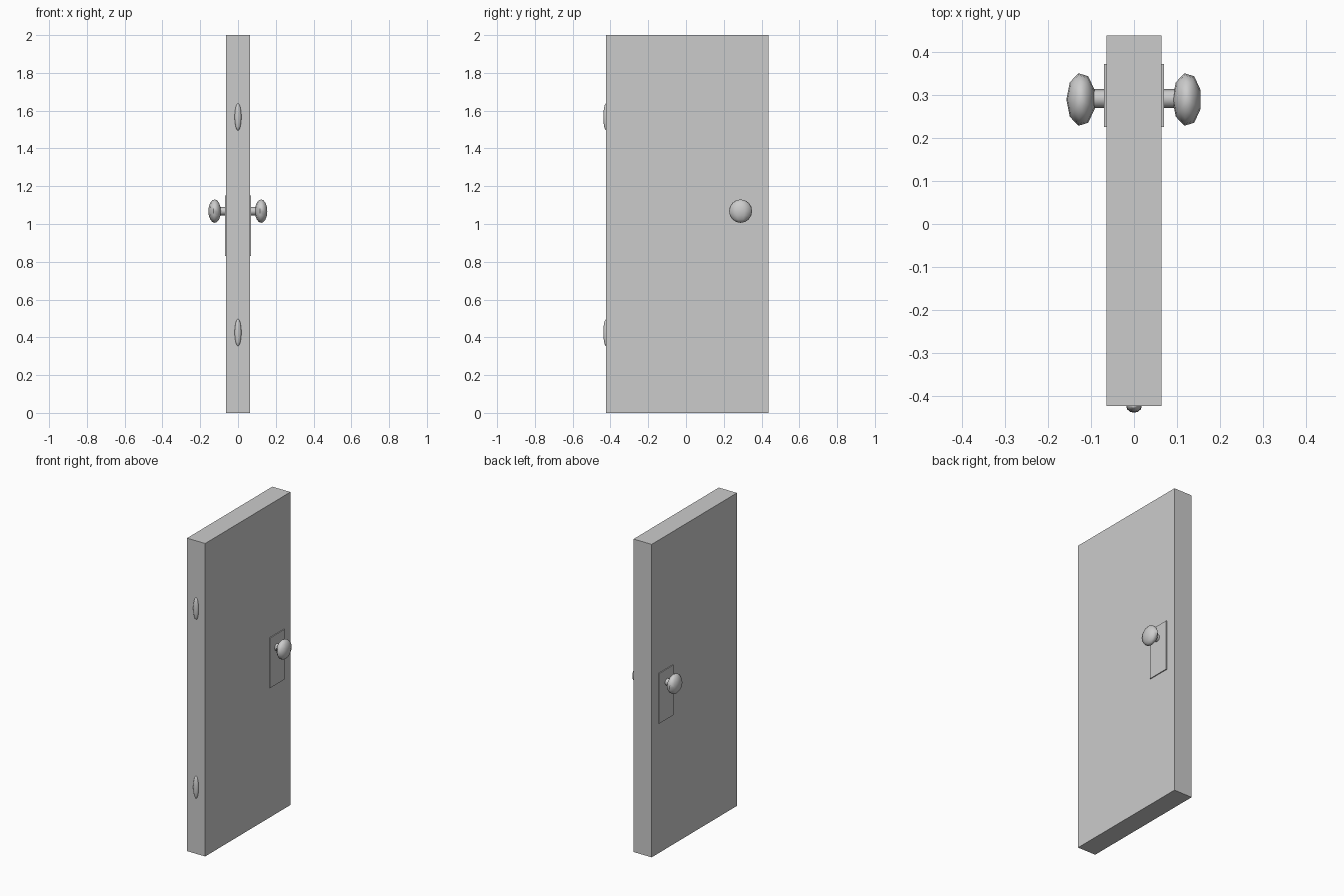
import bpy
import math

cube = bpy.data.objects.get("Cube")
if cube:
    bpy.data.objects.remove(cube, do_unlink=True)

GREY = (0.6, 0.6, 0.6, 1.0)
mat = bpy.data.materials.new("light grey")
mat.use_nodes = True
mat.diffuse_color = GREY
mat.node_tree.nodes["Principled BSDF"].inputs["Base Color"].default_value = GREY


def finish(name, smooth=False):
    ob = bpy.context.object
    ob.name = name
    ob.data.materials.append(mat)
    bpy.ops.object.transform_apply(location=False, rotation=True, scale=True)
    if smooth:
        bpy.ops.object.shade_smooth_by_angle(angle=math.radians(60))
    return ob


def box(name, center, size):
    bpy.ops.mesh.primitive_cube_add(size=1, location=center)
    bpy.context.object.scale = size
    return finish(name)


def ellipsoid(name, center, radii, segments, rings, turn=0):
    bpy.ops.mesh.primitive_uv_sphere_add(segments=segments, ring_count=rings, radius=1, location=center)
    ob = bpy.context.object
    # Turn the facets before flattening the ball
    ob.rotation_euler.z = turn
    bpy.ops.object.transform_apply(location=False, rotation=True, scale=False)
    ob.scale = radii
    return finish(name, smooth=True)


# Door slab
box("door_panel", (0, 0.0075, 1), (0.128, 0.861, 2))

# Lock plate, spindle and knob on each face
KNOB_Y, KNOB_Z = 0.289, 1.068
for side, tag in ((1, "left"), (-1, "right")):
    box(f"{tag}_lock_plate", (side * 0.065, 0.298, 0.99), (0.01, 0.146, 0.32))
    bpy.ops.mesh.primitive_cylinder_add(vertices=8, radius=0.022, depth=0.065,
                                        location=(side * 0.0925, 0.291, KNOB_Z),
                                        rotation=(0, math.pi / 2, 0))
    finish(f"{tag}_spindle", smooth=True)
    ellipsoid(f"{tag}_knob", (side * 0.123, KNOB_Y, KNOB_Z), (0.034, 0.062, 0.062), 9, 8, math.pi / 2)

# Hinge knuckles on the front edge
for z, tag in ((1.567, "upper"), (0.425, "lower")):
    ellipsoid(f"{tag}_hinge", (0, -0.423, z), (0.018, 0.015, 0.072), 12, 8)
